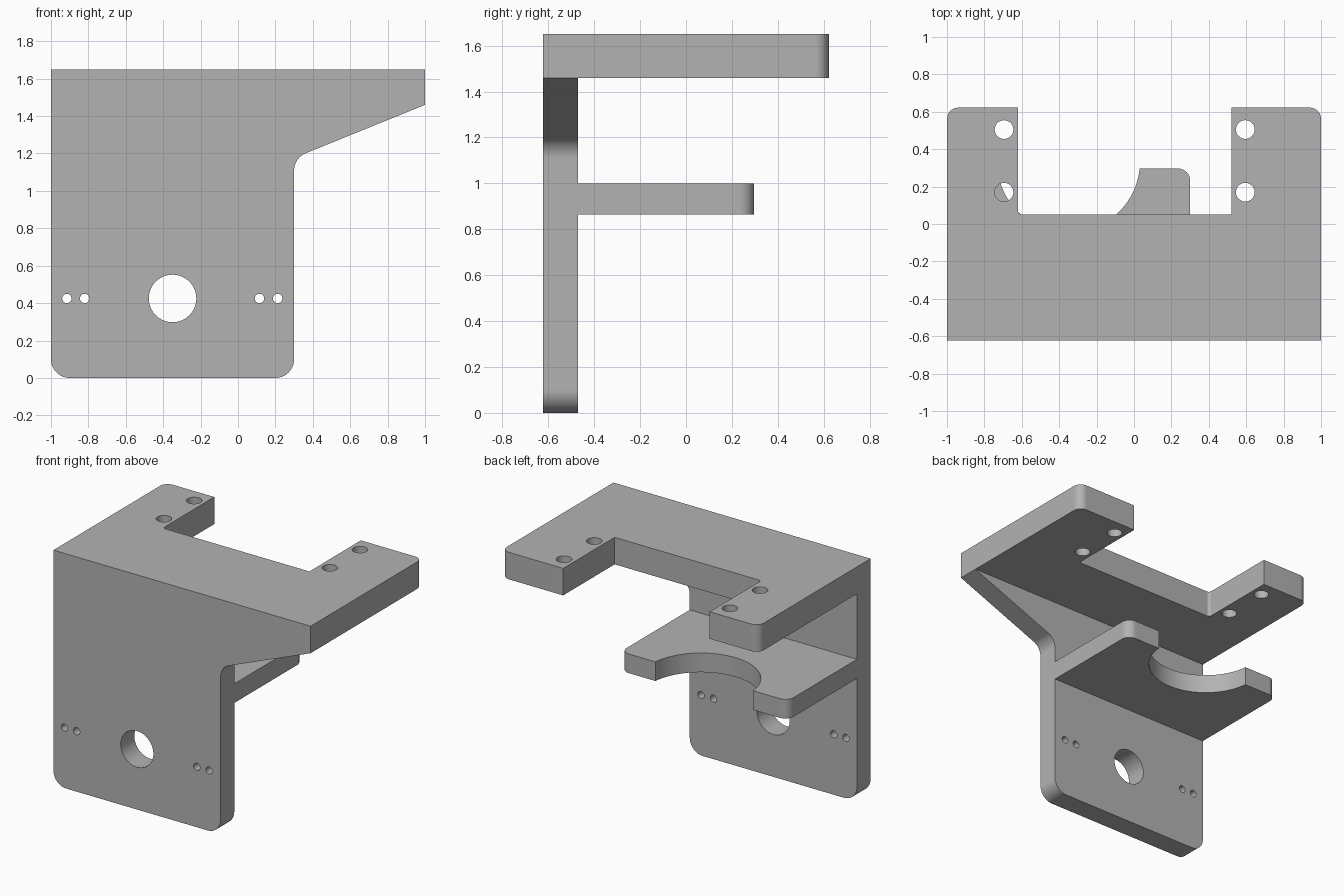
import bpy, bmesh, math
from mathutils import Vector, Matrix

cube = bpy.data.objects.get("Cube")
if cube:
    bpy.data.objects.remove(cube, do_unlink=True)

grey = bpy.data.materials.new("plain grey")
grey.use_nodes = True
grey.diffuse_color = (0.45, 0.45, 0.45, 1)
grey.node_tree.nodes["Principled BSDF"].inputs["Base Color"].default_value = grey.diffuse_color


def rounded(corners, steps=10):
    """Outline from (u, v, radius) corners, each replaced by a fillet arc."""
    pts = []
    for i, (u, v, r) in enumerate(corners):
        p = Vector((u, v, 0))
        if not r:
            pts.append(p)
            continue
        a = (Vector((*corners[i - 1][:2], 0)) - p).normalized()
        b = (Vector((*corners[(i + 1) % len(corners)][:2], 0)) - p).normalized()
        half = a.angle(b) / 2
        centre = p + (a + b).normalized() * r / math.sin(half)
        reach = r / math.tan(half)
        start = (p + a * reach - centre).normalized()
        end = (p + b * reach - centre).normalized()
        pts += [centre + start.slerp(end, k / steps) * r for k in range(steps + 1)]
    return pts


def new_object(name, bm):
    bmesh.ops.recalc_face_normals(bm, faces=bm.faces)
    mesh = bpy.data.meshes.new(name)
    bm.to_mesh(mesh)
    bm.free()
    mesh.materials.append(grey)
    obj = bpy.data.objects.new(name, mesh)
    bpy.context.collection.objects.link(obj)
    return obj


def plate(name, corners, low, high, upright=False):
    """Extrude an outline along z, or along y when upright."""
    bm = bmesh.new()
    place = (lambda p, d: (p.x, d, p.y)) if upright else (lambda p, d: (p.x, p.y, d))
    face = bm.faces.new([bm.verts.new(place(p, low)) for p in rounded(corners)])
    grown = bmesh.ops.extrude_face_region(bm, geom=[face])["geom"]
    shift = Vector(place(Vector(), high - low))
    bmesh.ops.translate(bm, vec=shift, verts=[g for g in grown if isinstance(g, bmesh.types.BMVert)])
    return new_object(name, bm)


def drill(target, centre, radius, along_y=False, sides=32):
    """Cut a round hole through a plate."""
    bm = bmesh.new()
    turn = Matrix.Rotation(math.pi / 2 if along_y else 0, 4, "X")
    bmesh.ops.create_cone(bm, cap_ends=True, segments=sides, radius1=radius, radius2=radius,
                          depth=0.5, matrix=Matrix.Translation(centre) @ turn)
    combine(target, new_object("hole_cutter", bm), "DIFFERENCE")


def combine(target, other, operation):
    mod = target.modifiers.new("combine", "BOOLEAN")
    mod.operation, mod.object, mod.solver = operation, other, "EXACT"
    bpy.context.view_layer.objects.active = target
    bpy.ops.object.modifier_apply(modifier=mod.name)
    bpy.data.objects.remove(other, do_unlink=True)


FRONT, INNER, BACK = -0.622, -0.47, 0.622
TOP, UNDER = 1.65, 1.46

# Upright plate with the sloping arm brace
bracket = plate("bracket", [(-1, 0, 0.1), (0.3, 0, 0.1), (0.3, 1.176, 0.1), (1, UNDER, 0),
                            (1, 1.55, 0), (-1, 1.55, 0)], FRONT, INNER, upright=True)
drill(bracket, (-0.35, -0.55, 0.425), 0.127, along_y=True, sides=64)
for x in (-0.915, -0.82, 0.115, 0.212):
    drill(bracket, (x, -0.55, 0.425), 0.025, along_y=True)

# Top plate with two mounting arms
top_plate = plate("top_plate", [(-1, FRONT, 0), (1, FRONT, 0), (1, BACK, 0.06), (0.52, BACK, 0),
                                (0.52, 0.05, 0), (-0.62, 0.05, 0.02), (-0.62, BACK, 0),
                                (-1, BACK, 0.06)], UNDER, TOP)
for x in (-0.695, 0.595):
    for y in (0.17, 0.505):
        drill(top_plate, (x, y, 1.55), 0.05)

# Middle shelf with a round recess in its back edge
shelf = plate("shelf", [(-1, -0.55, 0), (0.3, -0.55, 0), (0.3, 0.297, 0.065),
                        (-1, 0.297, 0.065)], 0.865, 1.0)
drill(shelf, (-0.35, 0.335, 0.93), 0.382, sides=96)

# Join into one solid and shade
combine(bracket, top_plate, "UNION")
combine(bracket, shelf, "UNION")
bm = bmesh.new()
bm.from_mesh(bracket.data)
bmesh.ops.remove_doubles(bm, verts=bm.verts, dist=0.0001)
bmesh.ops.dissolve_limit(bm, angle_limit=0.01, verts=bm.verts, edges=bm.edges)
bm.to_mesh(bracket.data)
bm.free()
bpy.ops.object.select_all(action="DESELECT")
bracket.select_set(True)
bpy.context.view_layer.objects.active = bracket
bpy.ops.object.shade_smooth_by_angle(angle=math.radians(25))
weighted = bracket.modifiers.new("weighted normals", "WEIGHTED_NORMAL")
weighted.keep_sharp = True
